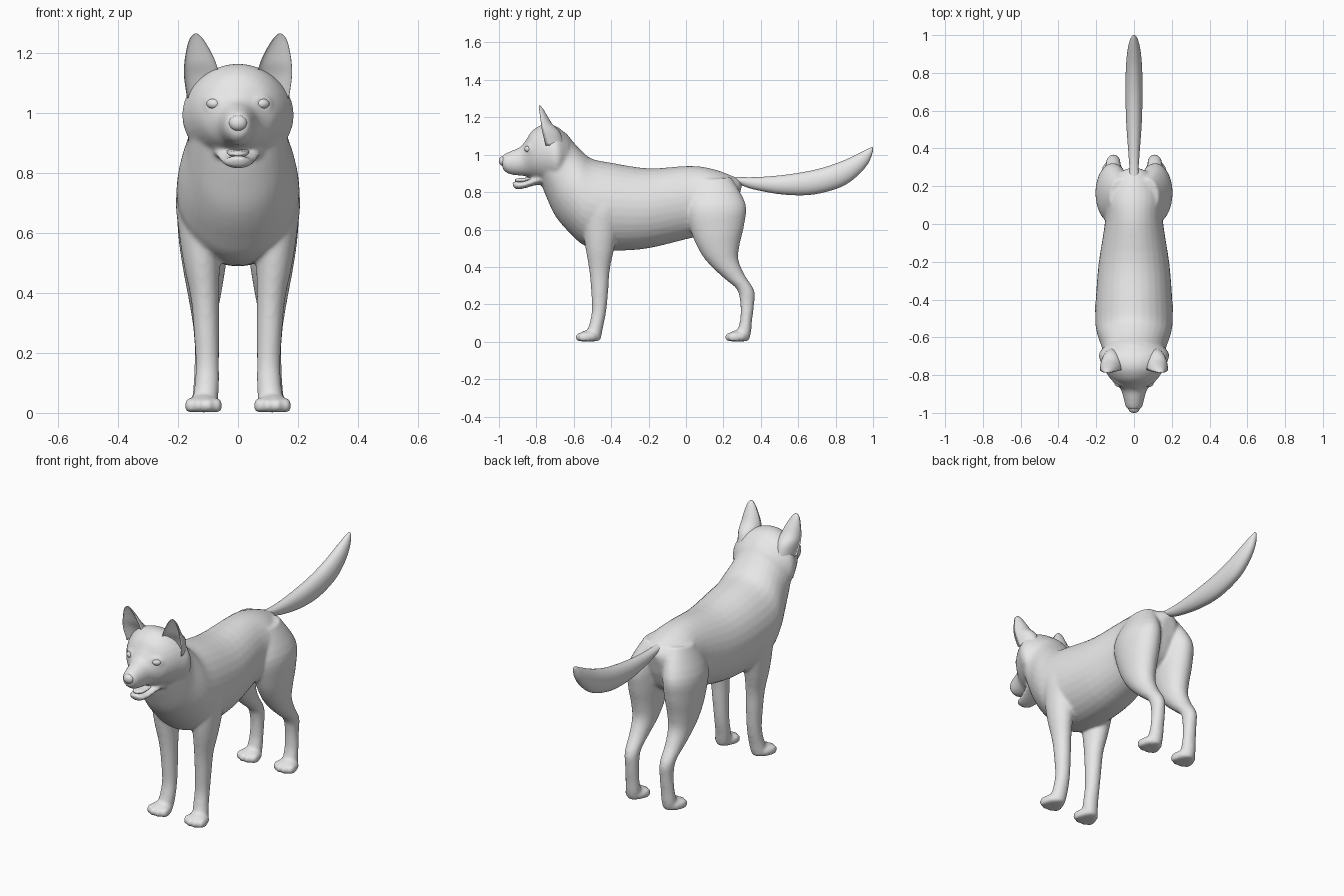
import bpy, bmesh, math
from mathutils import Vector, Matrix

fur = bpy.data.materials.new("grey")
fur.diffuse_color = (0.8, 0.8, 0.8, 1)


def smooth_rows(rows, steps=4):
    """Catmull-Rom interpolation between section rows."""
    out = []
    for i in range(len(rows) - 1):
        p = [rows[max(i - 1, 0)], rows[i], rows[i + 1], rows[min(i + 2, len(rows) - 1)]]
        for s in range(steps):
            t = s / steps
            out.append([0.5 * (2 * b + (c - a) * t + (2 * a - 5 * b + 4 * c - d) * t * t
                        + (3 * b - a - 3 * c + d) * t ** 3) for a, b, c, d in zip(*p)])
    return out + [list(rows[-1])]


def skin(bm, rings):
    """Bridge rings of points and close both ends."""
    vs = [[bm.verts.new(p) for p in r] for r in rings]
    n = len(vs[0])
    for a, b in zip(vs, vs[1:]):
        for j in range(n):
            bm.faces.new((a[j], a[(j + 1) % n], b[(j + 1) % n], b[j]))
    bm.faces.new(vs[0])
    bm.faces.new(vs[-1])


def loft(bm, rows, side=1, n=32):
    """Rows: y and z of one edge, y and z of the opposite edge, centre x, half width."""
    rings = []
    for y1, z1, y2, z2, x, w in smooth_rows(rows):
        c = Vector((x * side, (y1 + y2) / 2, (z1 + z2) / 2))
        h = Vector((0, (y1 - y2) / 2, (z1 - z2) / 2))
        rings.append([c + h * math.cos(a) + Vector((w * math.sin(a), 0, 0))
                      for a in (2 * math.pi * k / n for k in range(n))])
    skin(bm, rings)


def ball(bm, pos, size, turn=0):
    m = Matrix.Translation(pos) @ Matrix.Rotation(turn, 4, 'Z') @ Matrix.Diagonal((*size, 1))
    bmesh.ops.create_uvsphere(bm, u_segments=24, v_segments=14, radius=1, matrix=m)


def finish(bm, name, voxel=0):
    bmesh.ops.recalc_face_normals(bm, faces=bm.faces)
    me = bpy.data.meshes.new(name)
    bm.to_mesh(me)
    bm.free()
    me.materials.append(fur)
    for p in me.polygons:
        p.use_smooth = True
    ob = bpy.data.objects.new(name, me)
    bpy.context.collection.objects.link(ob)
    if voxel:
        r = ob.modifiers.new("blend", 'REMESH')
        r.mode, r.voxel_size, r.use_smooth_shade = 'VOXEL', voxel, True
        s = ob.modifiers.new("soften", 'SMOOTH')
        s.factor, s.iterations = 0.5, 7
    return ob


body = bmesh.new()
# torso and neck: top edge, bottom edge
loft(body, [
    (.30, .84, .27, .72, 0, .04), (.27, .875, .22, .62, 0, .11),
    (.15, .922, .12, .57, 0, .16), (.02, .94, .02, .553, 0, .153),
    (-.2, .927, -.2, .50, 0, .186), (-.4, .957, -.38, .488, 0, .202),
    (-.5, .977, -.53, .508, 0, .205), (-.55, 1.013, -.615, .575, 0, .195),
    (-.60, 1.065, -.695, .667, 0, .172), (-.645, 1.118, -.745, .77, 0, .162),
    (-.70, 1.14, -.78, .86, 0, .15)])
# skull and muzzle
loft(body, [
    (-.62, 1.09, -.66, .84, 0, .145), (-.69, 1.15, -.69, .83, 0, .187),
    (-.76, 1.163, -.76, .85, 0, .162), (-.82, 1.13, -.82, .872, 0, .125),
    (-.855, 1.08, -.85, .882, 0, .09), (-.885, 1.042, -.875, .887, 0, .068),
    (-.93, 1.022, -.925, .892, 0, .054), (-.97, 1.003, -.962, .905, 0, .044),
    (-.988, .985, -.98, .925, 0, .028)])
# lower jaw
loft(body, [
    (-.77, .91, -.75, .84, 0, .085), (-.82, .878, -.80, .838, 0, .072),
    (-.87, .858, -.865, .820, 0, .055), (-.91, .858, -.905, .815, 0, .042),
    (-.928, .855, -.925, .828, 0, .022)])
for s in (1, -1):
    # front legs: front edge, back edge
    loft(body, [
        (-.55, .82, -.36, .82, .11, .07), (-.56, .72, -.33, .72, .122, .085),
        (-.55, .6, -.36, .6, .121, .076), (-.537, .5, -.388, .48, .12, .06),
        (-.517, .38, -.408, .38, .11, .047), (-.507, .27, -.416, .27, .105, .042),
        (-.503, .17, -.427, .16, .102, .039), (-.515, .1, -.443, .08, .104, .041),
        (-.53, .05, -.455, .02, .11, .042), (-.53, .005, -.465, .005, .112, .036)], s)
    # hind legs
    loft(body, [
        (.04, .86, .24, .88, .07, .06), (.0, .72, .318, .74, .108, .09),
        (.03, .58, .312, .63, .113, .087), (.08, .472, .287, .52, .113, .073),
        (.14, .398, .28, .44, .112, .06), (.213, .332, .312, .36, .112, .047),
        (.272, .28, .364, .275, .11, .039), (.29, .21, .364, .2, .108, .036),
        (.29, .12, .353, .11, .11, .037), (.275, .06, .347, .045, .112, .04),
        (.27, .005, .335, .005, .113, .034)], s)
    # paws with four toes
    for y in (-.52, .28):
        ball(body, (.115 * s, y, .026), (.058, .055, .036))
        for dx, dy in ((-.043, -.022), (-.016, -.036), (.016, -.036), (.043, -.022)):
            ball(body, ((.115 + dx) * s, y + dy, .024), (.02, .036, .027))
    # eyelids
    lid = [(Vector((.081 * s, -.846, 1.03)) + Matrix.Rotation(.5 * s, 3, 'Z')
            @ Vector((.029 * math.cos(a), 0, .021 * math.sin(a))))
           for a in (2 * math.pi * k / 20 for k in range(20))]
    for p in lid:
        ball(body, p, (.008, .01, .007))
# flat soles
for v in body.verts:
    v.co.z = max(v.co.z, .002)
finish(body, "body", .0085)

# eyes
for s, name in ((1, "left_eye"), (-1, "right_eye")):
    bm = bmesh.new()
    ball(bm, (.081 * s, -.842, 1.03), (.025, .021, .018), .5 * s)
    finish(bm, name)

# nose
bm = bmesh.new()
ball(bm, (0, -.978, .966), (.03, .022, .026))
finish(bm, "nose")

# tongue
bm = bmesh.new()
loft(bm, [(-.79, .89, -.79, .872, 0, .04), (-.85, .878, -.85, .855, 0, .036),
          (-.895, .874, -.895, .852, 0, .03), (-.915, .868, -.915, .858, 0, .014)])
finish(bm, "tongue")

# tail: top edge, bottom edge
bm = bmesh.new()
loft(bm, [
    (.23, .885, .23, .845, 0, .03), (.29, .88, .28, .842, 0, .024), (.4, .881, .36, .815, 0, .03),
    (.55, .895, .52, .787, 0, .041), (.70, .922, .68, .787, 0, .045),
    (.82, .96, .83, .828, 0, .043), (.91, 1.0, .92, .89, 0, .035),
    (.97, 1.03, .975, .955, 0, .022), (.993, 1.04, .997, 1.01, 0, .01),
    (.998, 1.04, 1.0, 1.03, 0, .003)])
finish(bm, "tail")

# ears: cupped front, rounded back; rows are height, centre x, half width, front y, depth
ear_rows = smooth_rows([
    (1.05, .115, .055, -.75, .10), (1.12, .121, .059, -.768, .095), (1.165, .126, .053, -.775, .06),
    (1.205, .132, .041, -.78, .04), (1.24, .138, .026, -.785, .024),
    (1.258, .14, .013, -.787, .012), (1.264, .14, .004, -.787, .005)])
for s, name in ((1, "left_ear"), (-1, "right_ear")):
    bm = bmesh.new()
    rings = []
    for z, x, w, y, d in ear_rows:
        ring = []
        for k in range(24):
            a = 2 * math.pi * k / 24
            bulge = math.sin(a) if k <= 12 else -.35 * math.sin(a)
            ring.append((s * (x + w * math.cos(a)), y + d * bulge, z))
        rings.append(ring)
    skin(bm, rings)
    finish(bm, name)
